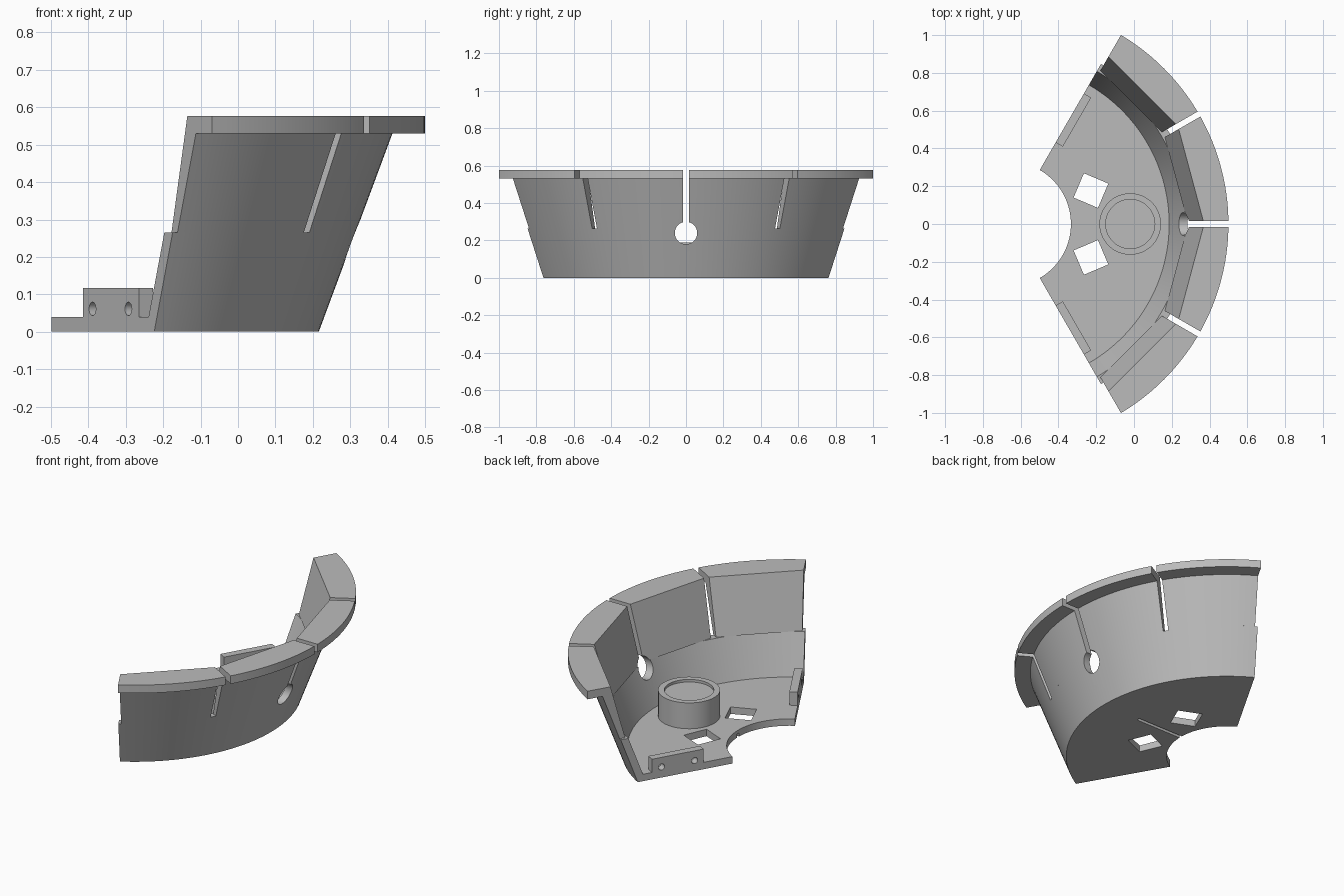
import bpy, bmesh
from math import sin, cos, asin, radians
from mathutils import Matrix, Vector

cube = bpy.data.objects.get("Cube")
if cube:
    bpy.data.objects.remove(cube)

AXIS_X = -0.664      # centre of the ring sector
HALF_SLOT = 0.015

grey = bpy.data.materials.new("light_grey")
grey.use_nodes = True
grey.diffuse_color = (0.5, 0.5, 0.5, 1)
grey.node_tree.nodes["Principled BSDF"].inputs["Base Color"].default_value = (0.5, 0.5, 0.5, 1)


def finish(name, bm):
    bmesh.ops.recalc_face_normals(bm, faces=bm.faces)
    mesh = bpy.data.meshes.new(name)
    bm.to_mesh(mesh)
    bm.free()
    mesh.materials.append(grey)
    obj = bpy.data.objects.new(name, mesh)
    bpy.context.collection.objects.link(obj)
    return obj


def select(obj):
    bpy.ops.object.select_all(action='DESELECT')
    obj.select_set(True)
    bpy.context.view_layer.objects.active = obj


def smooth(obj):
    select(obj)
    bpy.ops.object.shade_smooth_by_angle(angle=radians(25))


def loft(name, rings):
    """Closed solid through a list of equal rings."""
    bm = bmesh.new()
    loops = [[bm.verts.new(p) for p in ring] for ring in rings]
    n = len(loops[0])
    for a, b in zip(loops, loops[1:]):
        for i in range(n):
            j = (i + 1) % n
            bm.faces.new((a[i], a[j], b[j], b[i]))
    bm.faces.new(loops[0])
    bm.faces.new(loops[-1])
    return finish(name, bm)


def polar(r, angle, z):
    return (AXIS_X + r * cos(angle), r * sin(angle), z)


def box(name, centre, size, angle=0):
    bm = bmesh.new()
    place = Matrix.Translation(centre) @ Matrix.Rotation(angle, 4, 'Z') @ Matrix.Diagonal((*size, 1))
    bmesh.ops.create_cube(bm, size=1, matrix=place)
    return finish(name, bm)


def cylinder(name, centre, radius, depth, direction=(0, 0, 1)):
    bm = bmesh.new()
    turn = Vector(direction).to_track_quat('Z', 'Y').to_matrix().to_4x4()
    bmesh.ops.create_cone(bm, cap_ends=True, segments=48, radius1=radius, radius2=radius,
                          depth=depth, matrix=Matrix.Translation(centre) @ turn)
    return finish(name, bm)


def cut(obj, cutter):
    cutter.hide_render = True
    select(obj)
    mod = obj.modifiers.new("cut", 'BOOLEAN')
    mod.operation = 'DIFFERENCE'
    mod.solver = 'EXACT'
    mod.object = cutter
    bpy.ops.object.modifier_apply(modifier=mod.name)
    bpy.data.objects.remove(cutter)


def round_hole():
    return cylinder("hole_cutter", (0.3, 0, 0.24), 0.06, 0.4, (1, 0, 0))


# Floor with the lower conical wall
profile = [(0.33, 0), (0.88, 0), (0.9785, 0.265), (0.934, 0.265), (0.85, 0.04), (0.33, 0.04)]
base = loft("floor_and_lower_wall",
            [[polar(r, radians(a), z) for r, z in profile] for a in range(-60, 61, 2)])
cut(base, round_hole())
for side in (-1, 1):
    cut(base, box("window_cutter", (-0.228, side * 0.177, 0.02), (0.14, 0.14, 0.2), side * radians(-23)))
cut(base, box("groove_cutter", (-0.19, 0, 0), (0.32, 0.02, 0.04)))
smooth(base)

# Four upper wall segments: round outside with flange, flat inside, parallel slots between
upper = [(0.918, 0.265, True), (0.9785, 0.265, False), (1.077, 0.53, False),
         (1.164, 0.53, False), (1.164, 0.577, False), (1.0, 0.577, True)]
half = radians(15)
for k, middle in enumerate((-45, -15, 15, 45)):
    rings = []
    for step in range(-8, 9):
        ring = []
        for r, z, flat in upper:
            corner = r / cos(half) if flat else r
            phi = step / 8 * (half - asin(HALF_SLOT / corner))
            ring.append(polar(r / cos(phi) if flat else r, radians(middle) + phi, z))
        rings.append(ring)
    segment = loft(f"upper_wall_segment_{k + 1}", rings)
    if abs(middle) == 15:
        cut(segment, round_hole())
    smooth(segment)

# Round post with a shallow recess on top
post = cylinder("round_post", (-0.02, 0, 0.11), 0.163, 0.16)
cut(post, cylinder("recess_cutter", (-0.02, 0, 0.2), 0.13, 0.05))
smooth(post)

# Drilled mounting blocks along both end edges
for side, label in ((1, "back"), (-1, "front")):
    edge = radians(60) * side
    normal = Vector((sin(edge), -cos(edge), 0)) * side   # points into the sector
    block = box(f"{label}_mounting_block", Vector(polar(0.648, edge, 0.078)) + normal * 0.022,
                (0.3, 0.044, 0.078), edge)
    for r in (0.55, 0.742):
        cut(block, cylinder("bolt_cutter", polar(r, edge, 0.061), 0.018, 0.2, normal))
    smooth(block)
